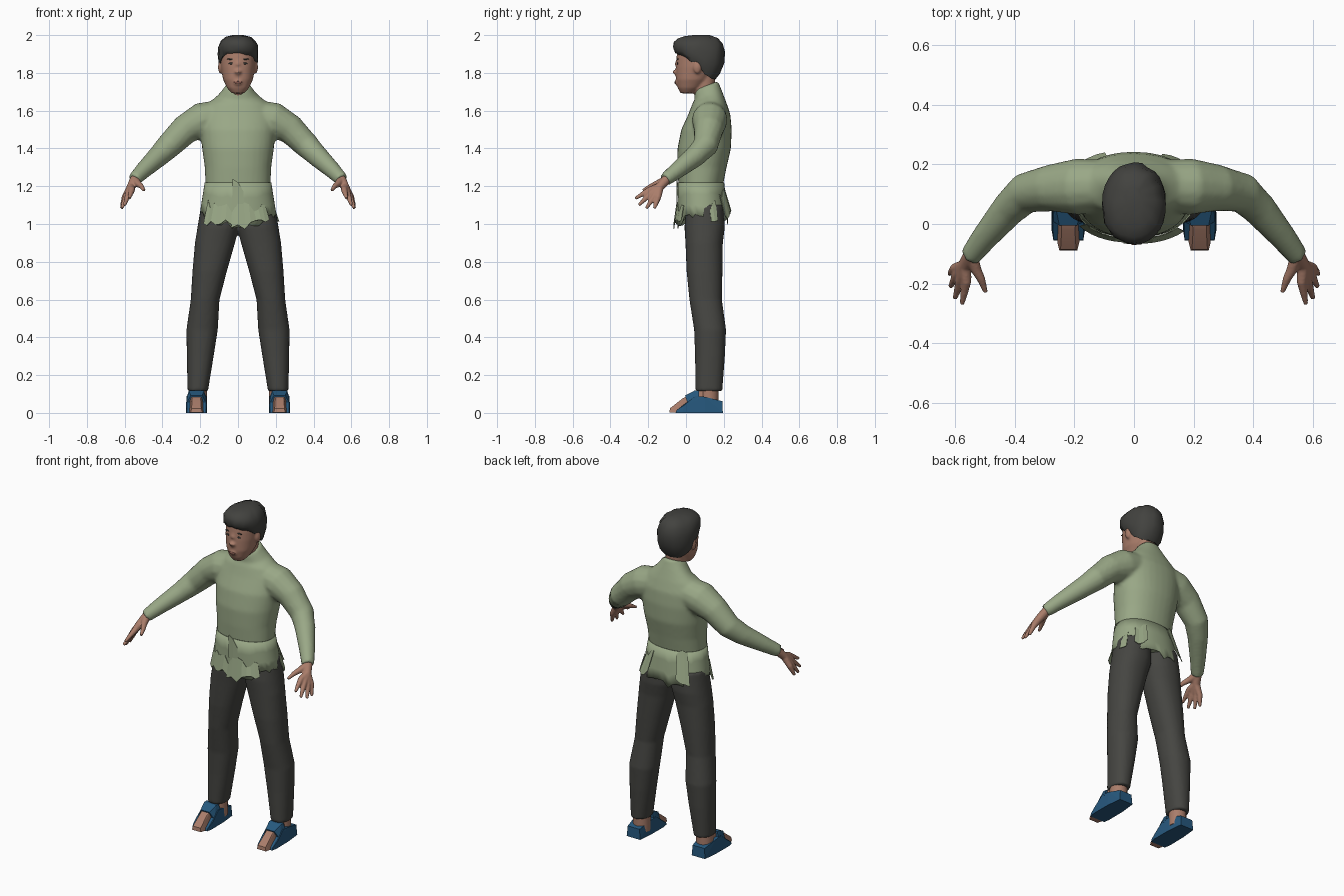
import bpy, bmesh, math, random
from mathutils import Vector

random.seed(4)
if "Cube" in bpy.data.objects:
    bpy.data.objects.remove(bpy.data.objects["Cube"], do_unlink=True)


def material(name, *rgb):
    m = bpy.data.materials.new(name)
    m.use_nodes = True
    m.diffuse_color = (*rgb, 1)
    bsdf = m.node_tree.nodes["Principled BSDF"]
    bsdf.inputs["Base Color"].default_value = (*rgb, 1)
    bsdf.inputs["Roughness"].default_value = 0.9
    return m


SHIRT = material("sage green cloth", .32, .39, .24)
PANTS = material("charcoal cloth", .06, .06, .054)
HAIR = material("dark hair", .055, .055, .05)
SKIN = material("skin", .40, .205, .145)
BLUE = material("blue leather", .02, .10, .21)
LIPS = material("lips", .26, .11, .085)


def ring(rx, y0, y1, n=32, p=2.2):
    """Rounded cross-section points (x, y), starting at the front."""
    pts = []
    for i in range(n):
        a = 2 * math.pi * i / n - math.pi / 2
        c, s = math.cos(a), math.sin(a)
        x = rx * math.copysign(abs(c) ** (2 / p), c)
        y = (y0 + y1) / 2 + (y1 - y0) / 2 * math.copysign(abs(s) ** (2 / p), s)
        pts.append((x, y))
    return pts


def skin_rings(bm, rings, cap=True, closed=True):
    """Bridge a stack of point rings with quads."""
    rows = [[bm.verts.new(p) for p in r] for r in rings]
    n = len(rows[0])
    for a, b in zip(rows, rows[1:]):
        for i in range(n if closed else n - 1):
            j = (i + 1) % n
            bm.faces.new((a[i], a[j], b[j], b[i]))
    if cap:
        bm.faces.new(rows[0][::-1])
        bm.faces.new(rows[-1])


def loft(bm, sections, cx=0, tilt=0, n=32):
    """Sections are (z, half width, front y, back y[, centre x])."""
    rings = []
    for z, rx, y0, y1, *c in sections:
        off = cx * c[0] if c else 0
        k = tilt if z > 1.66 else 0
        rings.append([(x + off, y, z + k * (y - (y0 + y1) / 2)) for x, y in ring(rx, y0, y1, n)])
    skin_rings(bm, rings)


def tube(bm, path, side=1, n=14):
    """Path points are (x, y, z, radius)."""
    pts = [Vector((x * side, y, z)) for x, y, z, r in path]
    rings = []
    for i, p in enumerate(pts):
        d = (pts[min(i + 1, len(pts) - 1)] - pts[max(i - 1, 0)]).normalized()
        u = d.cross(Vector((0, 0, 1))).normalized()
        v = d.cross(u)
        r = path[i][3]
        rings.append([p + r * (math.cos(t) * u + math.sin(t) * v)
                      for t in (2 * math.pi * k / n for k in range(n))])
    skin_rings(bm, rings)


def hull(bm, points, side):
    """Convex solid, symmetric about the foot axis."""
    vs = [bm.verts.new((side * .22 + k * x, y, z)) for x, y, z in points for k in (1, -1)]
    bmesh.ops.convex_hull(bm, input=vs)


def blob(bm, loc, size, segs=12):
    r = bmesh.ops.create_uvsphere(bm, u_segments=segs, v_segments=8, radius=1)
    for v in r["verts"]:
        v.co = Vector(loc) + Vector([a * b for a, b in zip(v.co, size)])


def finish(name, bm, mat, voxel=0, smooth=2, angle=50, thick=0):
    bmesh.ops.recalc_face_normals(bm, faces=bm.faces)
    me = bpy.data.meshes.new(name)
    bm.to_mesh(me)
    bm.free()
    me.materials.append(mat)
    ob = bpy.data.objects.new(name, me)
    bpy.context.collection.objects.link(ob)
    bpy.ops.object.select_all(action='DESELECT')
    ob.select_set(True)
    bpy.context.view_layer.objects.active = ob
    if angle:
        bpy.ops.object.shade_smooth_by_angle(angle=math.radians(angle))
    if voxel:
        m = ob.modifiers.new("Merge", 'REMESH')
        m.mode, m.voxel_size, m.use_smooth_shade = 'VOXEL', voxel, True
        m = ob.modifiers.new("Soften", 'SMOOTH')
        m.factor, m.iterations = 0.5, smooth
    if thick:
        ob.modifiers.new("Cloth", 'SOLIDIFY').thickness = thick
    return ob


# Shirt body and sleeves
bm = bmesh.new()
loft(bm, [(1.06, .18, -.02, .20), (1.2, .172, -.04, .195), (1.3, .176, -.045, .215),
          (1.4, .19, -.045, .238), (1.5, .20, -.025, .242), (1.58, .195, .012, .235),
          (1.64, .16, .035, .215), (1.68, .105, .045, .19), (1.72, .072, .045, .175),
          (1.735, .065, .05, .172)], tilt=.35)
for s in (1, -1):
    tube(bm, [(.08, .13, 1.575, .085), (.19, .125, 1.55, .095), (.28, .12, 1.5, .079),
              (.365, .103, 1.415, .068), (.42, .05, 1.36, .058), (.5, -.045, 1.285, .045),
              (.55, -.11, 1.235, .036)], s)
finish("shirt", bm, SHIRT, .011, 4)

# Torn shirt tail
N = 48


def tail_point(i, z, grow=0):
    t = min(max((1.22 - z) / .2, 0), 1)
    rx, y0, y1 = .174 + .032 * t, -.043, .2 + .022 * t
    x, y = ring(rx + grow, y0 - grow, y1 + grow, N)[i % N]
    return (x, y, z)


def hem(i):
    c = math.cos(2 * math.pi * i / N)
    return 1.055 - (.06 if c > 0 else .04) * c * c


bm = bmesh.new()
low = [hem(i) + random.uniform(-.022, .022) for i in range(N)]
skin_rings(bm, [[tail_point(i, 1.22 - (1.22 - low[i]) * t, .002) for i in range(N)]
                for t in (0, .35, .7, 1)], cap=False)
finish("shirt_tail", bm, SHIRT, thick=.004)

# Loose ragged flaps: first index, last index, top, bottom, distance out
for k, (a, b, top, bottom, out) in enumerate([(-7, 0, 1.13, 1.0, .02), (-1, 6, 1.12, .99, .024),
                                              (-1, 1, 1.24, 1.08, .008), (18, 21, 1.2, 1.04, .03),
                                              (27, 30, 1.23, 1.05, .035), (14, 16, 1.14, 1.03, .02)]):
    bm = bmesh.new()
    idx = range(a, b + 1)
    upper = [tail_point(i, top - random.uniform(0, .07), .007) for i in idx]
    lower = [tail_point(i, bottom + random.uniform(-.02, .035), out) for i in idx]
    skin_rings(bm, [upper, lower], cap=False, closed=False)
    finish(f"torn_flap_{k + 1}", bm, SHIRT, angle=0, thick=.003)

# Trousers
bm = bmesh.new()
for s in (1, -1):
    loft(bm, [(.115, .054, .05, .192, .213), (.3, .071, .048, .206, .2), (.44, .083, .043, .212, .19),
              (.6, .076, .018, .19, .174), (.75, .091, .003, .193, .15), (.9, .106, -.003, .195, .122),
              (.98, .11, -.008, .205, .105), (1.1, .1, 0, .2, .095)], cx=s)
finish("trousers", bm, PANTS, .01, 2)

# Hands: each finger runs wrist, knuckle, tip
for s, side in ((1, "left"), (-1, "right")):
    bm = bmesh.new()
    for knuckle, tip in [((.562, -.195, 1.18), (.576, -.268, 1.135)),
                         ((.58, -.185, 1.163), (.6, -.25, 1.1)),
                         ((.592, -.168, 1.148), (.615, -.21, 1.083)),
                         ((.6, -.148, 1.14), (.618, -.168, 1.082))]:
        mid = [(p + q) / 2 for p, q in zip(knuckle, tip)]
        tube(bm, [(.545, -.1, 1.24, .026), (.567, -.14, 1.195, .023), (*knuckle, .017),
                  (*mid, .013), (*tip, .008)], s, 10)
    tube(bm, [(.545, -.11, 1.23, .024), (.528, -.155, 1.212, .018), (.512, -.185, 1.2, .014),
              (.497, -.228, 1.178, .008)], s, 10)
    finish(side + "_hand", bm, SKIN, .005, 2)

# Head, neck, nose and ears
bm = bmesh.new()
loft(bm, [(1.62, .06, .05, .16), (1.72, .055, .045, .15), (1.82, .058, .045, .16)])
loft(bm, [(1.692, .034, -.028, .04), (1.72, .058, -.044, .08), (1.765, .079, -.053, .12),
          (1.83, .091, -.053, .16), (1.88, .095, -.05, .18), (1.93, .09, -.045, .18),
          (1.97, .06, 0, .15)])
tube(bm, [(0, -.035, 1.875, .014), (0, -.046, 1.84, .016), (0, -.054, 1.808, .02),
          (0, -.04, 1.79, .016)])
blob(bm, (0, -.045, 1.75), (.026, .015, .018))
for s in (1, -1):
    blob(bm, (s * .094, .06, 1.83), (.012, .022, .034))
finish("head", bm, SKIN, .007, 3)

# Painted face details
bm = bmesh.new()
for s in (1, -1):
    blob(bm, (s * .036, -.0445, 1.85), (.015, .004, .005))
    blob(bm, (s * .038, -.043, 1.873), (.021, .004, .004))
finish("eyes_and_brows", bm, HAIR)
bm = bmesh.new()
blob(bm, (0, -.0575, 1.75), (.024, .004, .006))
finish("mouth", bm, LIPS)

# Hair: cap whose lower edge drops from fringe to nape
EDGE = [(-.08, 1.912), (-.02, 1.9), (.02, 1.865), (.06, 1.85), (.09, 1.8), (.13, 1.768), (.3, 1.768)]


def hairline(y):
    for (a, za), (b, zb) in zip(EDGE, EDGE[1:]):
        if y <= b:
            return za + (zb - za) * (y - a) / (b - a)


bm = bmesh.new()
rings = []
for t, rx, y0, y1 in [(0, .094, -.056, .158), (.12, .103, -.067, .18), (.35, .108, -.069, .2),
                      (.6, .106, -.064, .205), (.8, .092, -.045, .195), (.93, .068, -.012, .17),
                      (1, .03, .035, .125)]:
    r = []
    for x, y in ring(rx, y0, y1, 28, 2.1):
        z0 = hairline(y)
        j = random.uniform(-.003, .003) if t < 1 else 0
        r.append((x + j, y + j, z0 + (2 - z0) * t + j))
    rings.append(r)
skin_rings(bm, rings)
finish("hair", bm, HAIR)

# Feet and open-toed shoes
for s, side in ((1, "left"), (-1, "right")):
    bm = bmesh.new()
    hull(bm, [(.03, -.088, .002), (.037, -.06, .002), (.026, -.085, .024), (.022, -.02, .075),
              (.03, .05, .115), (.03, .1, .115), (.035, .1, .01)], s)
    tube(bm, [(.214, .122, .03, .05), (.213, .122, .14, .05)], s)
    finish(side + "_foot", bm, SKIN, angle=30)
    bm = bmesh.new()
    hull(bm, [(.05, -.055, 0), (.056, -.02, 0), (.055, .1, 0), (.045, .195, 0), (.05, -.05, .015),
              (.055, -.01, .04), (.052, .05, .09), (.052, .1, .085), (.04, .192, .062)], s)
    hull(bm, [(.053, .01, .05), (.053, .07, .08), (.03, -.005, .092), (.04, .045, .118),
              (.04, .07, .118)], s)
    finish(side + "_shoe", bm, BLUE, angle=0)
